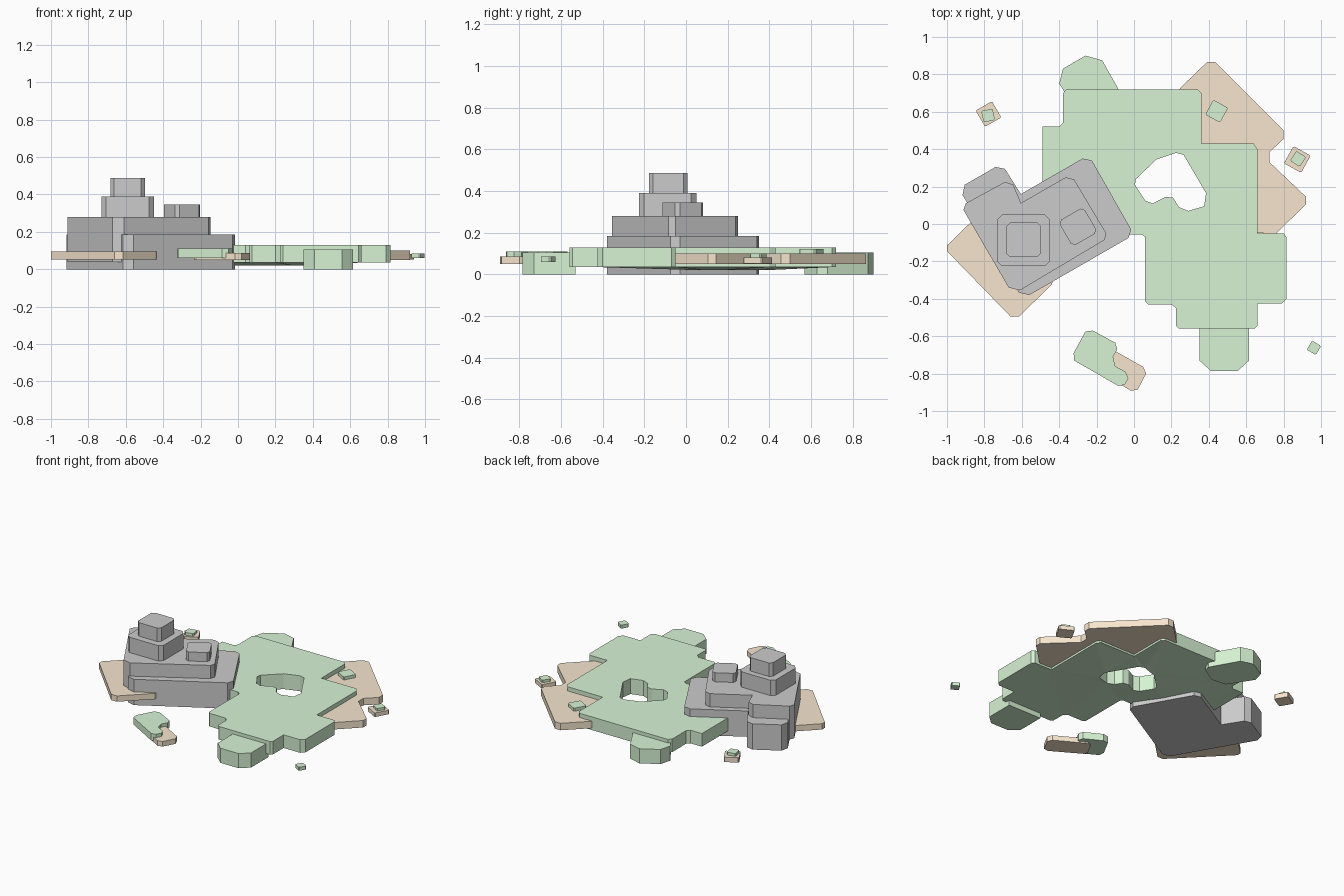
import bpy, bmesh, math


def material(name, rgb):
    m = bpy.data.materials.new(name)
    m.diffuse_color = (*rgb, 1)
    return m


GREEN = material("grass", (0.68, 0.90, 0.66))
TAN = material("sand", (0.93, 0.79, 0.62))


def finish(name, bm, mat):
    bmesh.ops.recalc_face_normals(bm, faces=bm.faces[:])
    me = bpy.data.meshes.new(name)
    bm.to_mesh(me)
    bm.free()
    ob = bpy.data.objects.new(name, me)
    bpy.context.collection.objects.link(ob)
    if mat:
        me.materials.append(mat)
    return ob


def slab(name, outline, z0, z1, mat=None):
    """Vertical prism over a plan outline."""
    bm = bmesh.new()
    face = bm.faces.new([bm.verts.new((x, y, z0)) for x, y in outline])
    up = bmesh.ops.extrude_face_region(bm, geom=[face], use_keep_orig=True)["geom"]
    for v in up:
        if isinstance(v, bmesh.types.BMVert):
            v.co.z = z1
    return finish(name, bm, mat)


def block(name, cx, cy, w, d, z0, z1, angle=0, cut=0.01, mat=None):
    """Turned box with chamfered corners."""
    a, b = w / 2, d / 2
    pts = [(-a + cut, -b), (a - cut, -b), (a, -b + cut), (a, b - cut),
           (a - cut, b), (-a + cut, b), (-a, b - cut), (-a, -b + cut)]
    c, s = math.cos(math.radians(angle)), math.sin(math.radians(angle))
    return slab(name, [(cx + x * c - y * s, cy + x * s + y * c) for x, y in pts], z0, z1, mat)


def holed_slab(name, outer, inner, z_top, z_out, z_in, mat):
    """Slab with a through hole whose lower rim hangs slightly lower."""
    bm = bmesh.new()
    loops = []
    for pts, zb in ((outer, z_out), (inner, z_in)):
        top = [bm.verts.new((x, y, z_top)) for x, y in pts]
        low = [bm.verts.new((x, y, zb)) for x, y in pts]
        loops.append((top, low))
    for k in (0, 1):
        edges = []
        for pair in loops:
            ring = pair[k]
            edges += [bm.edges.new((ring[i - 1], ring[i])) for i in range(len(ring))]
        bmesh.ops.triangle_fill(bm, edges=edges, use_beauty=True, use_dissolve=False, normal=(0, 0, 1))
    for top, low in loops:
        for i in range(len(top)):
            bm.faces.new((top[i - 1], top[i], low[i], low[i - 1]))
    return finish(name, bm, mat)


# Main green land with a pond hole
land = [(-0.36, 0.72), (0.34, 0.72), (0.36, 0.70), (0.36, 0.43), (0.64, 0.43), (0.66, 0.40),
        (0.66, -0.05), (0.80, -0.05), (0.815, -0.07), (0.815, -0.40), (0.79, -0.425),
        (0.66, -0.425), (0.66, -0.545), (0.645, -0.56), (0.24, -0.56), (0.225, -0.545),
        (0.225, -0.45), (0.20, -0.43), (0.075, -0.43), (0.06, -0.415), (0.06, -0.07), (0.04, -0.055),
        (-0.47, -0.055), (-0.49, -0.035), (-0.49, 0.52), (-0.40, 0.52), (-0.38, 0.54), (-0.38, 0.70)]
pond = [(0.12, 0.345), (0.225, 0.38), (0.265, 0.37), (0.385, 0.165), (0.375, 0.095), (0.29, 0.07),
        (0.24, 0.09), (0.21, 0.14), (0.17, 0.145), (0.10, 0.11), (0.06, 0.125), (0.005, 0.21), (0.01, 0.24)]
holed_slab("main_land", land, pond, 0.13, 0.036, 0.02, GREEN)

# Green headlands at back and front
slab("back_headland", [(-0.38, 0.83), (-0.26, 0.90), (-0.17, 0.875), (-0.06, 0.68), (-0.08, 0.63),
                       (-0.18, 0.57), (-0.29, 0.58), (-0.40, 0.75)], 0, 0.105, GREEN)
slab("front_headland", [(0.35, -0.73), (0.41, -0.785), (0.555, -0.785), (0.615, -0.73),
                        (0.615, -0.53), (0.35, -0.53)], 0, 0.105, GREEN)

# Sand shelves
slab("right_sand", [(0.25, 0.73), (0.39, 0.865), (0.435, 0.865), (0.80, 0.50), (0.80, 0.455),
                    (0.725, 0.385), (0.725, 0.33), (0.92, 0.145), (0.92, 0.105), (0.755, -0.055),
                    (0.64, -0.045), (0.45, 0.22), (0.27, 0.45), (0.23, 0.70)], 0.05, 0.10, TAN)
slab("left_sand", [(-1.0, -0.145), (-1.0, -0.115), (-0.80, 0.08), (-0.74, 0.06), (-0.42, -0.26),
                   (-0.44, -0.325), (-0.615, -0.495), (-0.66, -0.495)], 0.053, 0.095, TAN)

# Stepped mountain
slab("mountain_base", [(-0.917, 0.155), (-0.905, 0.21), (-0.74, 0.305), (-0.69, 0.295), (-0.605, 0.16),
                       (-0.275, 0.35), (-0.225, 0.34), (-0.015, -0.03), (-0.03, -0.075), (-0.56, -0.38),
                       (-0.615, -0.367), (-0.895, 0.118)], 0, 0.185)
slab("mountain_terrace", [(-0.90, 0.11), (-0.69, 0.225), (-0.645, 0.21), (-0.605, 0.112), (-0.365, 0.25),
                          (-0.32, 0.238), (-0.148, -0.05), (-0.157, -0.085), (-0.61, -0.355),
                          (-0.67, -0.34), (-0.912, 0.075)], 0.04, 0.28)
block("mountain_upper_step", -0.59, -0.088, 0.28, 0.275, 0.27, 0.39, 0, 0.025)
block("mountain_peak", -0.59, -0.085, 0.185, 0.185, 0.38, 0.487, 0, 0.02)
block("mountain_side_knoll", -0.30, -0.015, 0.155, 0.155, 0.27, 0.345, 30, 0.018)

# Small island at front left
slab("islet_grass", [(-0.26, -0.575), (-0.22, -0.57), (-0.10, -0.635), (-0.09, -0.67), (-0.112, -0.71),
                     (-0.10, -0.76), (-0.045, -0.79), (-0.03, -0.825), (-0.05, -0.86), (-0.085, -0.865),
                     (-0.32, -0.73), (-0.323, -0.69)], 0.06, 0.11, GREEN)
slab("islet_sand", [(-0.155, -0.648), (0.05, -0.765), (0.065, -0.80), (0.02, -0.885), (-0.015, -0.892),
                    (-0.22, -0.77), (-0.232, -0.745), (-0.185, -0.66)], 0.05, 0.087, TAN)

# Tiny scattered islets: name, x, y, size, z range, angle, colour
for name, x, y, s, z0, z1, ang, mat in (
        ("back_left_islet_sand", -0.778, 0.588, 0.10, 0.05, 0.085, 30, TAN),
        ("back_left_islet_grass", -0.78, 0.58, 0.062, 0.08, 0.105, 12, GREEN),
        ("right_islet_sand", 0.873, 0.345, 0.105, 0.053, 0.082, -29, TAN),
        ("right_islet_grass", 0.877, 0.348, 0.062, 0.078, 0.10, -33, GREEN),
        ("shelf_grass", 0.442, 0.603, 0.09, 0.09, 0.122, -29, GREEN),
        ("front_right_islet", 0.962, -0.662, 0.056, 0.06, 0.085, -30, GREEN)):
    block(name, x, y, s, s, z0, z1, ang, 0.006, mat)
